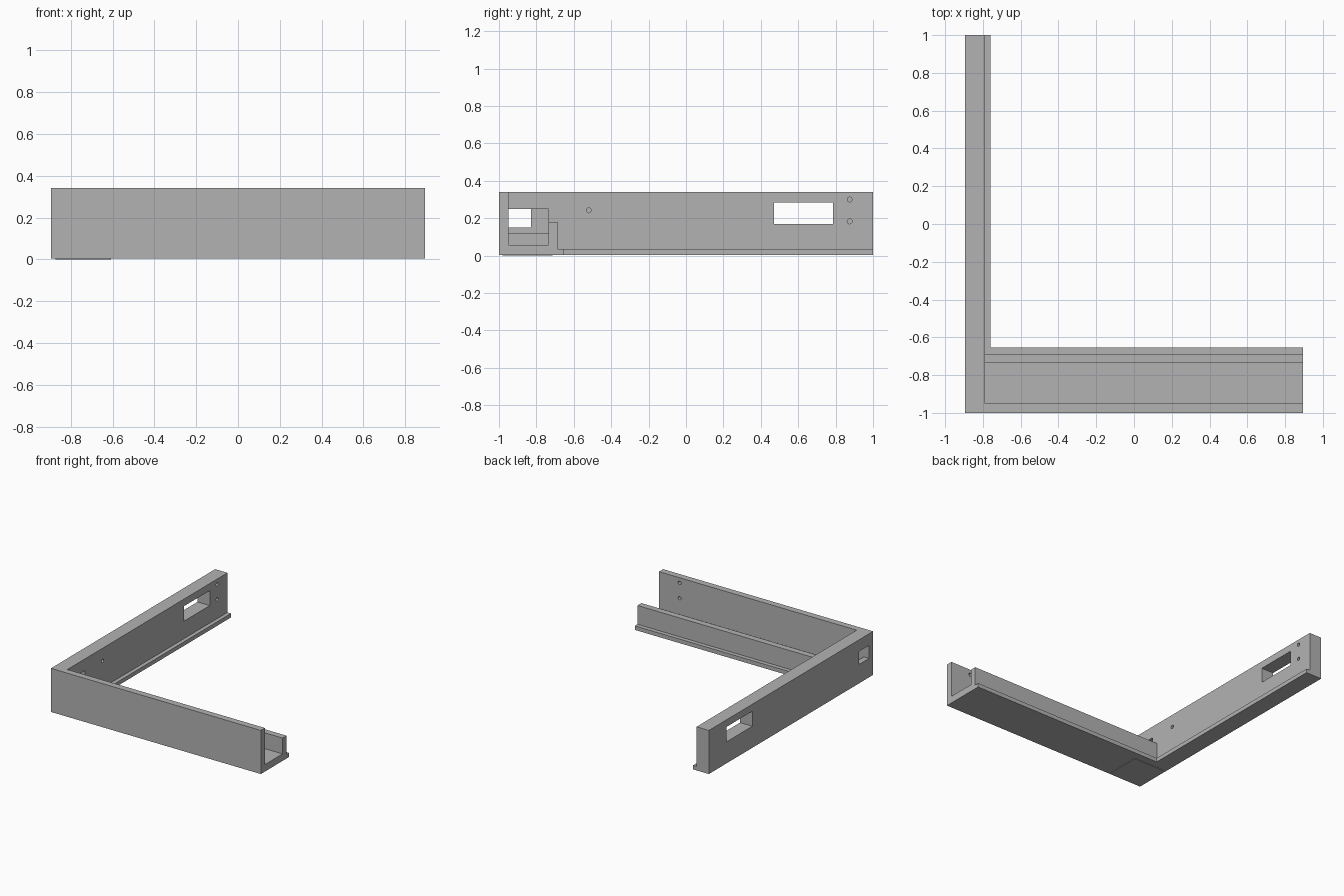
import bpy
import bmesh
from math import pi
from mathutils import Matrix, Vector

cube = bpy.data.objects.get("Cube")
if cube:
    bpy.data.objects.remove(cube, do_unlink=True)

grey = bpy.data.materials.new("light grey")
grey.use_nodes = True
grey.diffuse_color = (0.45, 0.45, 0.45, 1)
grey.node_tree.nodes["Principled BSDF"].inputs["Base Color"].default_value = grey.diffuse_color

X, Y, H, BASE = 0.895, 1.0, 0.34, 0.004   # half sizes, height, underside
INNER = -0.79                             # inner face of the side arm


def finish(bm, name):
    bmesh.ops.recalc_face_normals(bm, faces=bm.faces)
    mesh = bpy.data.meshes.new(name)
    bm.to_mesh(mesh)
    bm.free()
    mesh.materials.append(grey)
    ob = bpy.data.objects.new(name, mesh)
    bpy.context.collection.objects.link(ob)
    return ob


def box(name, lo, hi):
    lo, hi = Vector(lo), Vector(hi)
    bm = bmesh.new()
    bmesh.ops.create_cube(bm, size=1, matrix=Matrix.Translation((lo + hi) / 2)
                          @ Matrix.Diagonal((*(hi - lo), 1)))
    return finish(bm, name)


def pin(name, centre, axis):
    bm = bmesh.new()
    turn = Matrix.Rotation(pi / 2, 4, "Y" if axis == "X" else "X")
    bmesh.ops.create_cone(bm, cap_ends=True, segments=24, radius1=0.013, radius2=0.013,
                          depth=0.06, matrix=Matrix.Translation(centre) @ turn)
    return finish(bm, name)


def extrude_x(name, profile, x0, x1):
    bm = bmesh.new()
    face = bm.faces.new([bm.verts.new((x0, y, z)) for y, z in profile])
    out = bmesh.ops.extrude_face_region(bm, geom=[face])
    verts = [v for v in out["geom"] if isinstance(v, bmesh.types.BMVert)]
    bmesh.ops.translate(bm, verts=verts, vec=(x1 - x0, 0, 0))
    return finish(bm, name)


def combine(target, other, operation):
    mod = target.modifiers.new(operation.lower(), "BOOLEAN")
    mod.operation, mod.solver, mod.object = operation, "EXACT", other
    bpy.context.view_layer.objects.active = target
    bpy.ops.object.modifier_apply(modifier=mod.name)
    bpy.data.objects.remove(other, do_unlink=True)


# Side arm with a low ledge along its inner foot
frame = box("corner_frame", (-X, -Y, BASE), (INNER, Y, H))
ledge = box("arm_ledge", (INNER - 0.04, -0.7, BASE), (-0.76, Y, 0.035))

# Front rail: tall wall, channel floor, short inner wall and ledge
rail = extrude_x("front_rail", [
    (-Y, BASE), (-0.655, BASE), (-0.655, 0.035), (-0.687, 0.035), (-0.687, 0.18),
    (-0.735, 0.18), (-0.735, 0.058), (-0.95, 0.058), (-0.95, H), (-Y, H)],
    INNER - 0.04, X)
combine(frame, rail, "UNION")
combine(frame, ledge, "UNION")

# Openings: arm slot, connector pocket and its outer window
cutters = [
    box("slot_cutter", (-1, 0.47, 0.17), (-0.7, 0.785, 0.285)),
    box("pocket_cutter", (-0.85, -0.95, 0.122), (-0.77, -0.735, 0.25)),
    box("window_cutter", (-1, -0.95, 0.15), (-0.8, -0.828, 0.25)),
]
# Blind screw holes on the inner faces
for y, z in ((0.875, 0.3), (0.875, 0.183), (-0.52, 0.242)):
    cutters.append(pin("arm_hole_cutter", (INNER, y, z), "X"))
for z in (0.3, 0.183):
    cutters.append(pin("rail_hole_cutter", (0.72, -0.95, z), "Y"))
for cutter in cutters:
    combine(frame, cutter, "DIFFERENCE")

# Thin square pad under the corner
box("corner_pad", (-0.872, -0.98, 0), (-0.608, -0.715, BASE))
